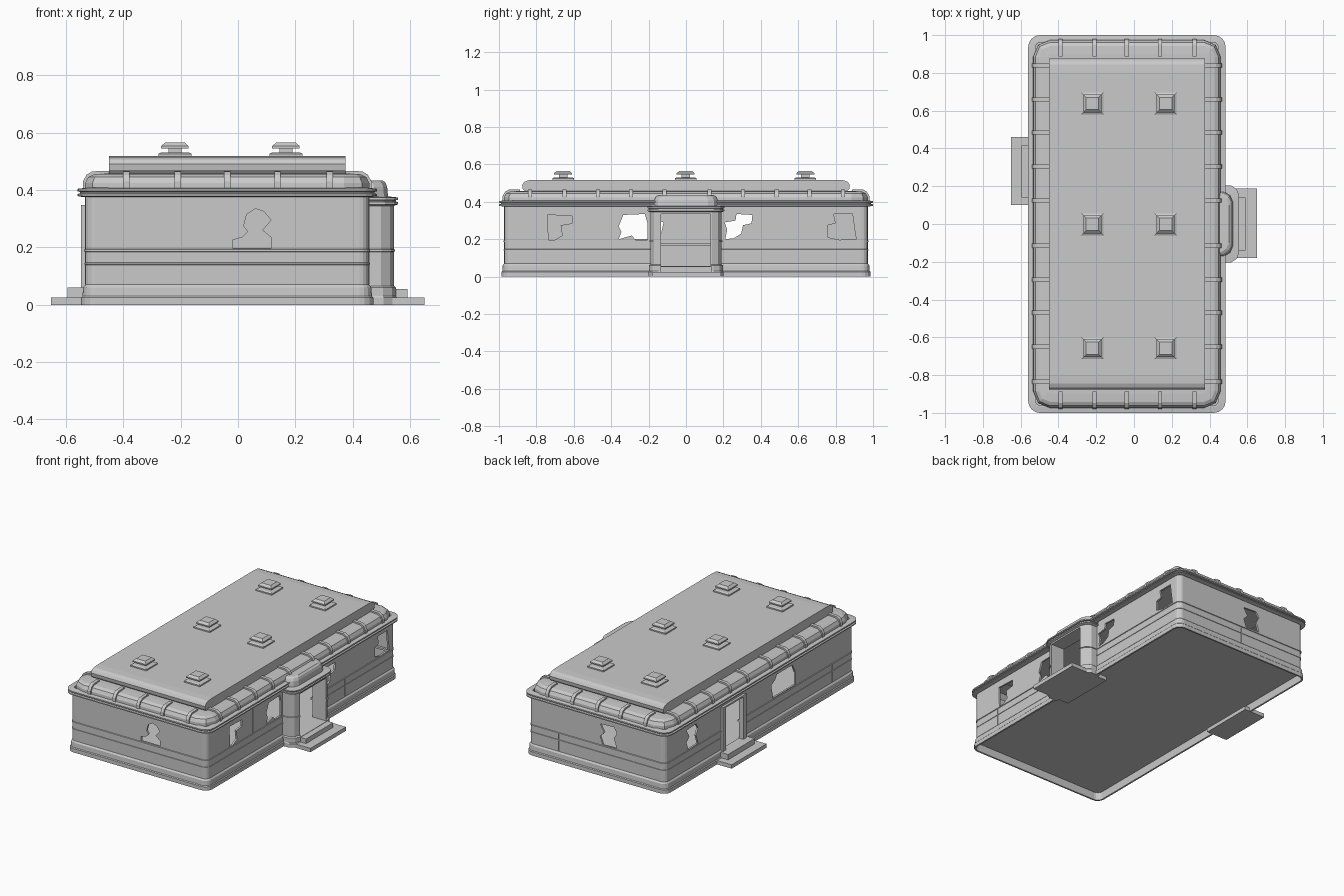
import bpy, bmesh, math

if "Cube" in bpy.data.objects:
    bpy.data.objects.remove(bpy.data.objects["Cube"], do_unlink=True)

grey = bpy.data.materials.new("plain grey")
grey.use_nodes = True
grey.diffuse_color = (0.59, 0.59, 0.59, 1)
grey.node_tree.nodes["Principled BSDF"].inputs["Base Color"].default_value = (0.59, 0.59, 0.59, 1)

LEFT, RIGHT, END = -0.56, 0.485, 1.0   # eave extents
WALL = 0.028                           # wall inset from the eave


def finish(name, bm):
    bmesh.ops.recalc_face_normals(bm, faces=bm.faces)
    mesh = bpy.data.meshes.new(name)
    bm.to_mesh(mesh)
    bm.free()
    mesh.materials.append(grey)
    obj = bpy.data.objects.new(name, mesh)
    bpy.context.scene.collection.objects.link(obj)
    return obj


def loft(name, shape, profile, hollow=False):
    """Stack outlines shape(inset) at heights; hollow closes the profile into a ring."""
    bm = bmesh.new()
    rings = [[bm.verts.new((x, y, z)) for x, y in shape(d)] for d, z in profile]
    pairs = list(zip(rings, rings[1:]))
    if hollow:
        pairs.append((rings[-1], rings[0]))
    else:
        bm.faces.new(rings[0])
        bm.faces.new(rings[-1])
    for a, b in pairs:
        n = len(a)
        for i in range(n):
            j = (i + 1) % n
            bm.faces.new((a[i], a[j], b[j], b[i]))
    return finish(name, bm)


def prism(name, points, axis, lo, hi):
    """Extrude (u, z) points along x or y."""
    bm = bmesh.new()
    ends = [[bm.verts.new((t, u, z) if axis == "x" else (u, t, z)) for u, z in points]
            for t in (lo, hi)]
    bm.faces.new(ends[0])
    bm.faces.new(ends[1])
    n = len(points)
    for i in range(n):
        j = (i + 1) % n
        bm.faces.new((ends[0][i], ends[0][j], ends[1][j], ends[1][i]))
    return finish(name, bm)


def box(name, x0, x1, y0, y1, z0, z1):
    return prism(name, [(y0, z0), (y1, z0), (y1, z1), (y0, z1)], "x", x0, x1)


def rounded(radius, steps):
    """Rounded rectangle of the building plan, inset by d."""
    def shape(d):
        r = max(radius - d, 0.02)
        corners = [(RIGHT - d - r, END - d - r), (LEFT + d + r, END - d - r),
                   (LEFT + d + r, -END + d + r), (RIGHT - d - r, -END + d + r)]
        pts = []
        for k, (cx, cy) in enumerate(corners):
            for i in range(steps + 1):
                a = (k + i / steps) * math.pi / 2
                pts.append((cx + r * math.cos(a), cy + r * math.sin(a)))
        return pts
    return shape


def porch_plan(d):
    """Bay with bevelled corners against the right wall."""
    w, x = 0.205 - d, 0.557 - d
    side = [(0.445, w), (x - 0.045, w), (x - 0.014, w - 0.02), (x, w - 0.052)]
    return [(px, -py) for px, py in side] + side[::-1]


# main walls with plinth, two outer ledges and an inner sill
plan = rounded(0.062, 4)
walls = loft("walls", plan, [
    (0.013, 0), (0.013, 0.025), (0.018, 0.03), (0.02, 0.06), (WALL, 0.07),
    (WALL, 0.139), (0.0255, 0.14), (0.0255, 0.146), (WALL, 0.147),
    (WALL, 0.184), (0.024, 0.186), (0.024, 0.192), (WALL, 0.194), (WALL, 0.378),
    (0.04, 0.378), (0.04, 0.178), (0.055, 0.178), (0.055, 0.166),
    (0.04, 0.166), (0.04, 0.056), (0.028, 0.05), (0.024, 0)], hollow=True)
# raised floor, leaving a deep lip under the plinth
loft("floor", plan, [(0.028, 0.049), (0.028, 0.055)])

# entrance porch on the right side
porch = loft("porch", porch_plan, [
    (0.004, 0), (0.004, 0.025), (0.007, 0.03), (0.007, 0.06), (0.014, 0.066),
    (0.014, 0.184), (0.01, 0.186), (0.01, 0.192), (0.014, 0.194), (0.014, 0.347)])
loft("porch_roof", porch_plan, [
    (0.012, 0.345), (0, 0.35), (0, 0.358), (0.007, 0.36), (0.007, 0.364), (0, 0.366),
    (0, 0.374), (0.034, 0.378), (0.037, 0.41), (0.043, 0.426), (0.054, 0.434)])
door_frame = box("left_door_frame", -0.548, -0.515, 0.16, 0.40, 0.05, 0.347)

# openings
cutters = [box("porch_opening", 0.38, 0.7, -0.135, 0.132, 0.057, 0.335),
           box("left_door_opening", -0.7, -0.47, 0.19, 0.37, 0.06, 0.336)]

# broken windows: outline, axis, near and far depth
broken = [
    ([(-.74, .33), (-.61, .325), (-.61, .285), (-.67, .275), (-.662, .22), (-.7, .197),
      (-.735, .197)], "x", 0.42, 0.5),
    ([(-.335, .33), (-.22, .335), (-.207, .29), (-.207, .197), (-.27, .197), (-.29, .22),
      (-.36, .2), (-.345, .24), (-.36, .27)], "x", 0.42, 0.5),
    ([(.27, .335), (.355, .33), (.35, .285), (.305, .275), (.295, .23), (.255, .205),
      (.21, .2), (.22, .25), (.207, .29), (.265, .3)], "x", 0.42, 0.5),
    ([(.79, .335), (.89, .335), (.9, .26), (.91, .2), (.82, .197), (.76, .21),
      (.76, .275), (.8, .285)], "x", 0.42, 0.5),
    ([(-.37, .2), (-.14, .2), (-.12, .29), (-.16, .31), (-.18, .34), (-.34, .34),
      (-.37, .28)], "x", -0.6, -0.5),
    ([(-.02, .197), (.117, .197), (.115, .235), (.085, .26), (.115, .295), (.09, .325),
      (.06, .335), (.03, .315), (.02, .275), (.035, .255), (.015, .235), (-.02, .225)],
     "y", -1.1, -0.9),
]
shard = [(0, .2), (.1, .197), (.12, .25), (.09, .28), (.12, .33), (.02, .335), (0, .3), (.02, .26)]
broken += [([(u - 0.18, z) for u, z in shard], "y", 0.9, 1.1),
           ([(u + 0.635, z) for u, z in shard], "x", -0.6, -0.5)]
cutters += [prism("broken_window", *b) for b in broken]

for target in (walls, porch, door_frame):
    for cutter in cutters[:2] if target is not walls else cutters:
        mod = target.modifiers.new("opening", "BOOLEAN")
        mod.operation = "DIFFERENCE"
        mod.solver = "EXACT"
        mod.object = cutter
bpy.context.view_layer.update()
graph = bpy.context.evaluated_depsgraph_get()
cut = [(t, bpy.data.meshes.new_from_object(t.evaluated_get(graph)))
       for t in (walls, porch, door_frame)]
for target, mesh in cut:
    target.modifiers.clear()
    target.data = mesh
for cutter in cutters:
    bpy.data.objects.remove(cutter, do_unlink=True)

# steps at both doors, the lower ones reaching under the floor
box("right_lower_step", 0.375, 0.65, -0.18, 0.187, 0, 0.025)
box("right_upper_step", 0.47, 0.59, -0.14, 0.14, 0.02, 0.055)
box("left_lower_step", -0.652, -0.5, 0.1, 0.46, 0, 0.025)
box("left_upper_step", -0.595, -0.53, 0.14, 0.415, 0.02, 0.06)


# wall panel seams
def seam(along, where, z0, z1):
    for side in (-1, 1):
        if along == "x":
            y = side * (END - WALL)
            box("panel_seam", where - 0.001, where + 0.001, y - 0.001, y + 0.001, z0, z1)
        else:
            x = RIGHT - WALL if side > 0 else LEFT + WALL
            box("panel_seam", x - 0.001, x + 0.001, where - 0.001, where + 0.001, z0, z1)


for along, upper, lower in (("x", (-0.21, 0.17), (-0.3, -0.04, 0.24)),
                            ("y", (-0.5, 0.5), (-0.75, -0.45, 0.45, 0.75))):
    for w in upper:
        seam(along, w, 0.194, 0.378)
    for w in lower:
        seam(along, w, 0.07, 0.184)

# eave mouldings and curved skirt roof, both open in the middle
loft("eave", plan, [
    (0.02, 0.375), (0, 0.379), (0, 0.386), (0.01, 0.389), (0.01, 0.393),
    (0, 0.396), (0, 0.404), (0.03, 0.408), (0.04, 0.408), (0.04, 0.375)], hollow=True)
loft("skirt_roof", rounded(0.115, 2), [
    (0.026, 0.4), (0.027, 0.424), (0.038, 0.445), (0.058, 0.455), (0.1, 0.458), (0.16, 0.458),
    (0.16, 0.452), (0.06, 0.449), (0.036, 0.42), (0.036, 0.4)], hollow=True)

# ribs over the skirt roof
rib = [(0.02, 0.4), (0.02, 0.43), (0.032, 0.453), (0.052, 0.465), (0.112, 0.467),
       (0.112, 0.454), (0.06, 0.45), (0.034, 0.42), (0.034, 0.4)]
for x in (-0.39, -0.21, -0.038, 0.138, 0.32):
    for s in (-1, 1):
        prism("skirt_rib", [(s * (END - d), z) for d, z in rib], "x", x - 0.011, x + 0.011)
for y in (0.84, 0.66, 0.485, 0.305, 0.125, -0.115, -0.295, -0.47, -0.65, -0.835):
    prism("skirt_rib", [(LEFT + d, z) for d, z in rib], "y", y - 0.011, y + 0.011)
    prism("skirt_rib", [(RIGHT - d, z) for d, z in rib], "y", y - 0.011, y + 0.011)

# upper roof slab with rolled ends
half = [(0.86, 0.455), (0.873, 0.47), (0.876, 0.49), (0.866, 0.506), (0.845, 0.515), (0.8, 0.518)]
prism("upper_roof", half + [(-y, z) for y, z in reversed(half)], "x", -0.45, 0.375)

# roof vents
for x in (-0.22, 0.167):
    for y in (-0.657, -0.002, 0.638):
        def square(d):
            h = 0.058 - d
            return [(x - h, y - h), (x + h, y - h), (x + h, y + h), (x - h, y + h)]
        loft("roof_vent", square, [
            (0, 0.513), (0, 0.526), (0.01, 0.531), (0.035, 0.531), (0.035, 0.545),
            (0.01, 0.545), (0.01, 0.553), (0.025, 0.566)])
